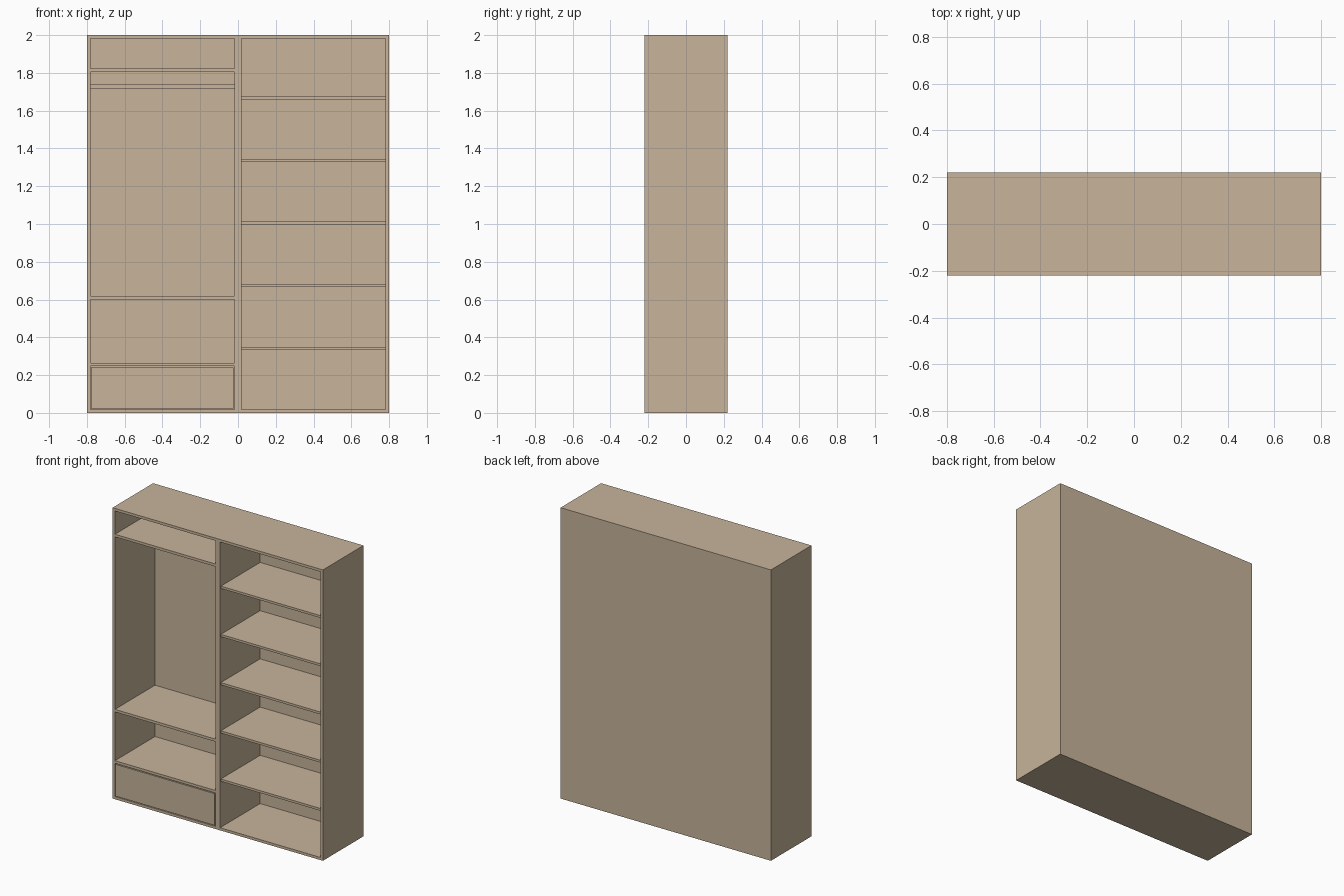
import bpy, bmesh
from mathutils import Matrix, Vector

if "Cube" in bpy.data.objects:
    bpy.data.objects.remove(bpy.data.objects["Cube"])

wood = bpy.data.materials.new("light wood")
wood.diffuse_color = (0.57, 0.455, 0.325, 1)
wood.use_nodes = True
wood.node_tree.nodes["Principled BSDF"].inputs["Base Color"].default_value = wood.diffuse_color

W, D, H, T = 0.80, 0.22, 2.0, 0.018   # half width, half depth, height, board
BACK = D - 0.005                      # inner face of thin back panel


def boxes(name, specs):
    """One object made of boxes given as (x0, x1, y0, y1, z0, z1)."""
    bm = bmesh.new()
    for x0, x1, y0, y1, z0, z1 in specs:
        centre = Vector((x0 + x1, y0 + y1, z0 + z1)) / 2
        size = Matrix.Diagonal((x1 - x0, y1 - y0, z1 - z0, 1))
        bmesh.ops.create_cube(bm, size=1, matrix=Matrix.Translation(centre) @ size)
    mesh = bpy.data.meshes.new(name)
    bm.to_mesh(mesh)
    bm.free()
    mesh.materials.append(wood)
    obj = bpy.data.objects.new(name, mesh)
    bpy.context.collection.objects.link(obj)
    return obj


# Carcass: solid block with the compartments hollowed out from the front
carcass = boxes("carcass", [(-W, W, -D, D, 0, H)])
left = (-W + T, -T)
right = (T, W - T)
bays = [(T, 0.247), (0.265, 0.60), (0.618, 1.804), (1.822, H - T)]
openings = [(*left, -D - 0.1, BACK, z0, z1) for z0, z1 in bays]
openings.append((*right, -D - 0.1, BACK, T, H - T))
cutter = boxes("opening_cutter", openings)
cutter.hide_render = True
mod = carcass.modifiers.new("openings", 'BOOLEAN')
mod.operation = 'DIFFERENCE'
mod.solver = 'EXACT'
mod.object = cutter
bpy.context.view_layer.objects.active = carcass
bpy.ops.object.modifier_apply(modifier=mod.name)
bpy.data.objects.remove(cutter)

# Right bay shelves, set back slightly
for i in range(5):
    z = 0.334 + i * 0.3315
    boxes(f"shelf_{i + 1}", [(*right, -D + 0.008, BACK, z, z + 0.016)])

# Hanging rail
boxes("hanging_rail", [(*left, -0.01, 0.01, 1.718, 1.738)])

# Drawer: flush front, two sides, back and base
x0, x1 = left[0] + 0.005, left[1] - 0.005
y0, y1, z0, z1 = -D, BACK - 0.02, 0.023, 0.241
yf = y0 + 0.016
boxes("drawer_front", [(x0, x1, y0, yf, z0, z1)])
boxes("drawer_box", [
    (x0 + 0.008, x0 + 0.022, yf, y1, z0 + 0.01, z1 - 0.03),
    (x1 - 0.022, x1 - 0.008, yf, y1, z0 + 0.01, z1 - 0.03),
    (x0 + 0.022, x1 - 0.022, y1 - 0.014, y1, z0 + 0.01, z1 - 0.03),
    (x0 + 0.022, x1 - 0.022, yf, y1 - 0.014, z0 + 0.01, z0 + 0.018),
])
